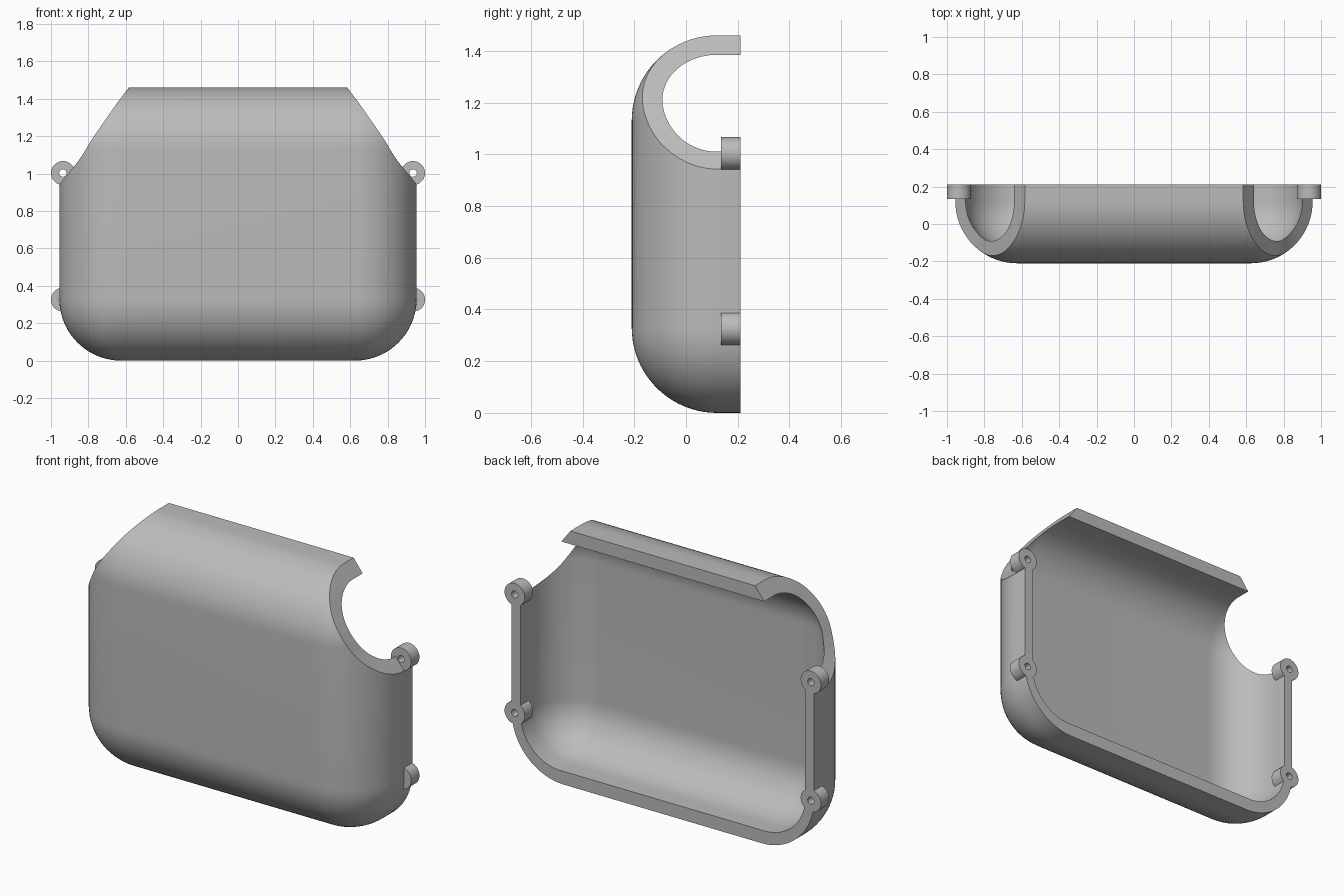
import bpy, bmesh, math
from mathutils import Matrix, Vector

cube = bpy.data.objects.get("Cube")
if cube:
    bpy.data.objects.remove(cube, do_unlink=True)

grey = bpy.data.materials.new("plain_grey")
grey.use_nodes = True
colour = (0.5, 0.5, 0.5, 1)
grey.diffuse_color = colour
grey.node_tree.nodes["Principled BSDF"].inputs["Base Color"].default_value = colour

BACK = 0.21          # plane of the open rear rim
HEIGHT = 1.46
LUG_FRONT = 0.135


def make_object(name, bm):
    bmesh.ops.recalc_face_normals(bm, faces=bm.faces[:])
    mesh = bpy.data.meshes.new(name)
    bm.to_mesh(mesh)
    bm.free()
    mesh.materials.append(grey)
    obj = bpy.data.objects.new(name, mesh)
    bpy.context.collection.objects.link(obj)
    return obj


def box(name, low, high, radius=0):
    """Box between two corners, optionally rounded on every edge."""
    low, high = Vector(low), Vector(high)
    bm = bmesh.new()
    bmesh.ops.create_cube(bm, size=1)
    for v in bm.verts:
        v.co = Vector([l + (c + 0.5) * (h - l) for l, h, c in zip(low, high, v.co)])
    if radius:
        bmesh.ops.bevel(bm, geom=bm.edges[:], offset=radius, segments=20,
                        profile=0.5, affect='EDGES')
    return make_object(name, bm)


def cylinder(name, x, z, radius, y0, y1):
    bm = bmesh.new()
    place = Matrix.Translation((x, (y0 + y1) / 2, z)) @ Matrix.Rotation(math.pi / 2, 4, 'X')
    bmesh.ops.create_cone(bm, cap_ends=True, segments=48, radius1=radius,
                          radius2=radius, depth=y1 - y0, matrix=place)
    return make_object(name, bm)


def prism(name, outline, y0, y1):
    bm = bmesh.new()
    face = bm.faces.new([bm.verts.new((x, y0, z)) for x, z in outline])
    out = bmesh.ops.extrude_face_region(bm, geom=[face])
    moved = [g for g in out["geom"] if isinstance(g, bmesh.types.BMVert)]
    bmesh.ops.translate(bm, verts=moved, vec=(0, y1 - y0, 0))
    return make_object(name, bm)


def subtract(obj, cutter):
    """Cut one solid from another, then discard the cutter."""
    cutter.hide_render = True
    mod = obj.modifiers.new("cut", 'BOOLEAN')
    mod.operation, mod.solver, mod.object = 'DIFFERENCE', 'EXACT', cutter
    graph = bpy.context.evaluated_depsgraph_get()
    graph.update()
    mesh = bpy.data.meshes.new_from_object(obj.evaluated_get(graph))
    obj.modifiers.clear()
    obj.data = mesh
    bpy.data.objects.remove(cutter, do_unlink=True)


def smooth(obj):
    bpy.ops.object.select_all(action='DESELECT')
    obj.select_set(True)
    bpy.context.view_layer.objects.active = obj
    bpy.ops.object.shade_smooth_by_angle(angle=math.radians(30))


# Rounded shell, hollowed and left open at the rear
shell = box("shell", (-0.955, -0.21, 0), (0.955, 1.0, HEIGHT), 0.33)
subtract(shell, box("hollow", (-0.90, -0.135, 0.075), (0.90, 0.9, 1.385), 0.255))
subtract(shell, box("rear_cut", (-2, BACK, -1), (2, 2, 3)))

# Sloping openings at both upper corners
slope = [(0.584, HEIGHT), (0.65, 1.373), (0.69, 1.315), (0.73, 1.258), (0.77, 1.2),
         (0.80, 1.153), (0.825, 1.11), (0.85, 1.073), (0.875, 1.04),
         (0.90, 1.01), (0.955, 0.943)]
corner = [(0.53, 1.53)] + slope + [(1.0, 0.89), (1.3, 0.89), (1.3, 1.53)]
for side in (-1, 1):
    subtract(shell, prism("corner_cut", [(side * x, z) for x, z in corner], -1, 1))

# Four drilled screw lugs on the rear rim, seated into the wall
for side, hand in ((-1, "right"), (1, "left")):
    for z, level in ((1.003, "upper"), (0.326, "lower")):
        x = side * 0.936
        subtract(shell, cylinder("seat_cut", x, z, 0.064, LUG_FRONT, 0.4))
        lug = cylinder(f"{level}_{hand}_lug", x, z, 0.064, LUG_FRONT, BACK)
        subtract(lug, cylinder("screw_hole", x, z, 0.02, 0, 0.4))
        smooth(lug)

smooth(shell)
